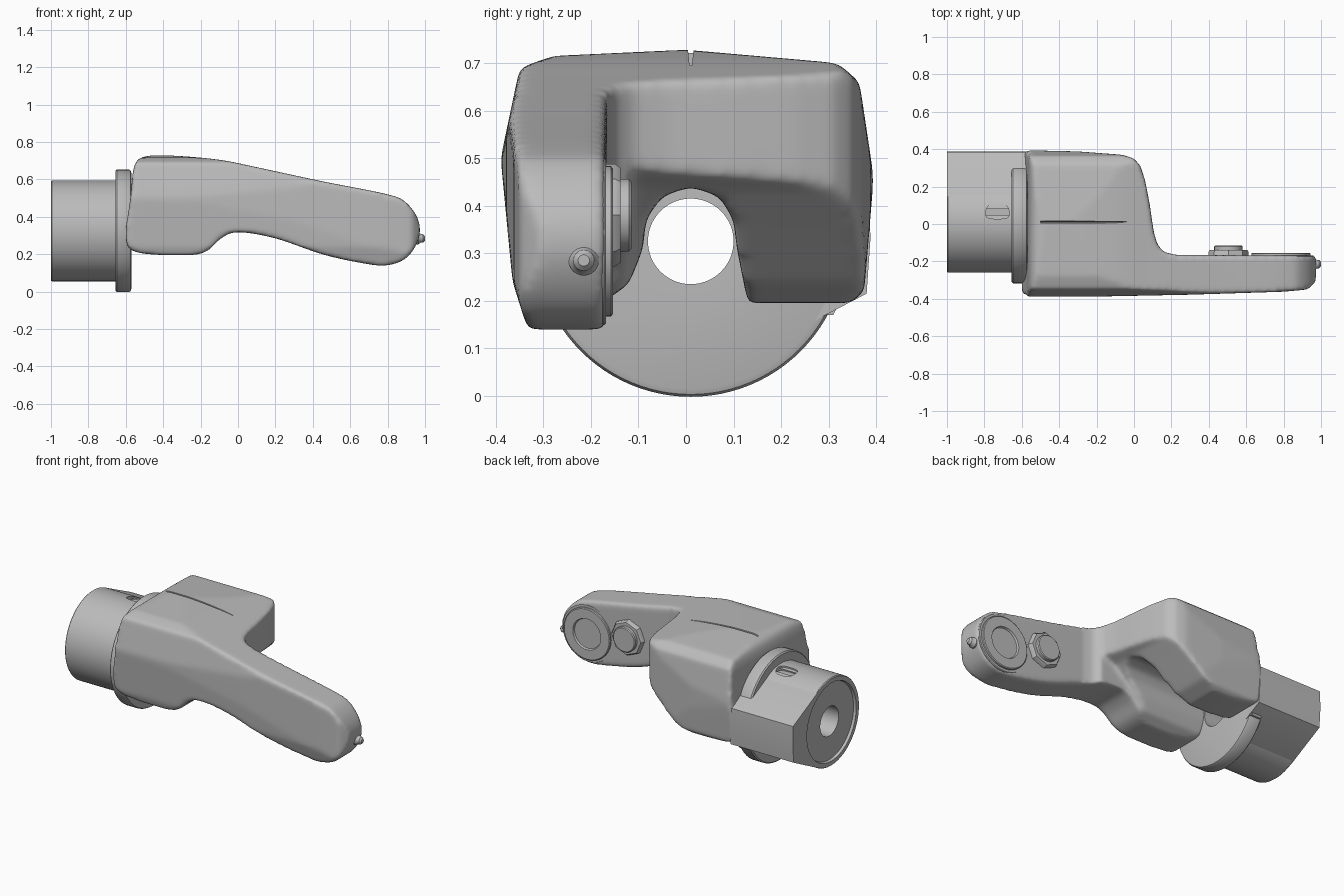
import bpy, bmesh, math
from mathutils import Vector

cube = bpy.data.objects.get("Cube")
if cube:
    bpy.data.objects.remove(cube, do_unlink=True)

grey = bpy.data.materials.new("plain_grey")
grey.use_nodes = True
grey.diffuse_color = (0.5, 0.5, 0.5, 1)
grey.node_tree.nodes["Principled BSDF"].inputs["Base Color"].default_value = (0.5, 0.5, 0.5, 1)

AXIS_Y, AXIS_Z = 0.01, 0.325   # centre line of the tube


def place(axis, u, v, w):
    """Point from in-plane coordinates u, v and height w along the axis."""
    return {"x": (w, u, v), "y": (u, w, v), "z": (u, v, w)}[axis]


def finish(name, bm, cutter=False, angle=35):
    bmesh.ops.recalc_face_normals(bm, faces=bm.faces)
    mesh = bpy.data.meshes.new(name)
    bm.to_mesh(mesh)
    bm.free()
    obj = bpy.data.objects.new(name, mesh)
    bpy.context.collection.objects.link(obj)
    mesh.materials.append(grey)
    if cutter:
        obj.hide_render = True
        obj.hide_set(True)
    else:
        bpy.ops.object.select_all(action="DESELECT")
        obj.select_set(True)
        bpy.context.view_layer.objects.active = obj
        bpy.ops.object.shade_smooth_by_angle(angle=math.radians(angle))
    return obj


def curve(pts, steps=5):
    """Closed smooth loop through the points."""
    out, n = [], len(pts)
    for i in range(n):
        a, b, c, d = (Vector(pts[(i + k) % n]) for k in (-1, 0, 1, 2))
        for s in range(steps):
            t = s / steps
            out.append(0.5 * (2 * b + (c - a) * t + (2 * a - 5 * b + 4 * c - d) * t * t
                              + (3 * b - a - 3 * c + d) * t ** 3))
    return out


def prism(name, axis, pts, lo, hi, cutter=False):
    bm = bmesh.new()
    rings = [[bm.verts.new(place(axis, p[0], p[1], w)) for p in pts] for w in (lo, hi)]
    n = len(pts)
    for ring in rings:
        bm.faces.new(ring)
    for i in range(n):
        j = (i + 1) % n
        bm.faces.new((rings[0][i], rings[0][j], rings[1][j], rings[1][i]))
    return finish(name, bm, cutter)


def lathe(name, axis, centre, profile, cutter=False, sides=96):
    """Spin a closed (radius, height) loop round an axis."""
    bm = bmesh.new()
    rows = []
    for r, h in profile:
        if r == 0:
            rows.append([bm.verts.new(place(axis, *centre, h))] * sides)
        else:
            rows.append([bm.verts.new(place(axis, centre[0] + r * math.cos(2 * math.pi * k / sides),
                                            centre[1] + r * math.sin(2 * math.pi * k / sides), h))
                         for k in range(sides)])
    for a, b in zip(rows, rows[1:] + rows[:1]):
        for k in range(sides):
            m = (k + 1) % sides
            corners = list(dict.fromkeys((a[k], a[m], b[m], b[k])))
            if len(corners) > 2:
                bm.faces.new(corners)
    return finish(name, bm, cutter)


def boolean(obj, other, operation):
    mod = obj.modifiers.new(other.name, "BOOLEAN")
    mod.object, mod.operation, mod.solver = other, operation, "EXACT"


# Main shell: side outline, trimmed by plan and end outlines
side = curve([(-0.6, 0.29), (-0.575, 0.5), (-0.555, 0.67), (-0.5, 0.722), (-0.35, 0.727),
              (-0.1, 0.705), (0.1, 0.665), (0.45, 0.59), (0.8, 0.52), (0.9, 0.475), (0.965, 0.38),
              (0.965, 0.28), (0.9, 0.18), (0.79, 0.14), (0.65, 0.155), (0.45, 0.2), (0.2, 0.285),
              (0.0, 0.318), (-0.09, 0.285), (-0.17, 0.215), (-0.28, 0.195), (-0.54, 0.21)])
shell = prism("arm_and_housing", "y", side, -0.5, 0.5)

plan = prism("plan_trim", "z", [
    (-0.61, -0.39), (-0.2, -0.388), (0.3, -0.378), (0.8, -0.362), (0.93, -0.35), (0.98, -0.3),
    (0.98, -0.17), (0.22, -0.165), (0.16, -0.15), (0.125, -0.11), (0.105, -0.04), (0.085, 0.1),
    (0.06, 0.23), (0.035, 0.31), (0.0, 0.35), (-0.06, 0.37), (-0.3, 0.388), (-0.61, 0.395)],
    -0.1, 1, True)
ends = prism("section_trim", "x", [
    (-0.39, 0.5), (-0.35, 0.69), (-0.28, 0.715), (0, 0.728), (0.32, 0.7), (0.365, 0.66),
    (0.395, 0.46), (0.375, 0.22), (0.32, 0.17), (-0.2, 0.12), (-0.33, 0.13), (-0.365, 0.24)],
    -0.8, 1.2, True)
# Sloping underside of the rear block and the arched channel
slope = prism("underside_cut", "y", [
    (-0.28, 0.1), (-0.28, 0.195), (-0.19, 0.235), (-0.05, 0.36), (0.04, 0.44), (0.12, 0.475),
    (0.4, 0.48), (0.4, 0.1)], -0.12, 0.6, True)
channel = prism("channel_cut", "x", [
    (-0.19, 0.1), (-0.17, 0.2), (-0.12, 0.235), (-0.09, 0.31), (-0.085, 0.37), (-0.05, 0.42),
    (0.01, 0.44), (0.07, 0.42), (0.1, 0.37), (0.107, 0.31), (0.125, 0.22), (0.15, 0.1)],
    -0.8, 0.3, True)
boolean(shell, plan, "INTERSECT")
boolean(shell, ends, "INTERSECT")
boolean(shell, slope, "DIFFERENCE")
boolean(shell, channel, "DIFFERENCE")
# Rebuild evenly and soften the edges
remesh = shell.modifiers.new("even_mesh", "REMESH")
remesh.mode, remesh.voxel_size, remesh.use_smooth_shade = "VOXEL", 0.011, True
soften = shell.modifiers.new("soften", "SMOOTH")
soften.factor, soften.iterations = 0.5, 14
groove = prism("groove_cut", "x", [(-0.003, 0.8), (0.023, 0.8), (0.012, 0.69), (0.008, 0.69)],
               -0.5, -0.04, True)
boolean(shell, groove, "DIFFERENCE")

# Tube with open bore and a shallow end recess
centre = (AXIS_Y, AXIS_Z)
tube = lathe("tube", "x", centre, [
    (0.09, -0.985), (0.235, -0.985), (0.24, -1), (0.266, -1), (0.27, -0.995), (0.27, -0.6), (0.09, -0.6)])
slot = prism("slot_cut", "z", curve([(-0.785, 0.035), (-0.775, 0.1), (-0.685, 0.1), (-0.675, 0.035)]),
             0.565, 0.8, True)
boolean(tube, slot, "DIFFERENCE")

# Collar between tube and housing
lathe("collar", "x", centre, [
    (0.09, -0.655), (0.32, -0.655), (0.327, -0.648), (0.327, -0.582), (0.322, -0.574),
    (0.31, -0.57), (0.09, -0.57)])
prism("collar_tab", "x", [(0.27, 0.17), (0.31, 0.17), (0.325, 0.2), (0.3, 0.24), (0.26, 0.24)], -0.64, -0.58)

# Flat sided rail running back beside the tube
rail = prism("side_rail", "x", [
    (0.01, 0.59), (0.13, 0.565), (0.385, 0.44), (0.388, 0.33), (0.38, 0.215), (0.14, 0.09), (0.01, 0.06)],
    -1, -0.57)
bore = lathe("rail_bore_cut", "x", centre, [(0, -1.2), (0.26, -1.2), (0.26, -0.4), (0, -0.4)], True)
boolean(rail, bore, "DIFFERENCE")

# Ringed pad and button on the inner face of the arm
pad = (0.785, 0.325)
lathe("pad_rim", "y", pad, [(0, -0.25), (0.176, -0.25), (0.176, -0.172), (0.172, -0.168), (0, -0.168)])
lathe("pad_ring", "y", pad, [
    (0, -0.19), (0.158, -0.19), (0.158, -0.158), (0.153, -0.154), (0.095, -0.154), (0.09, -0.165), (0, -0.165)])
button = (0.505, 0.38)
lathe("button_base", "y", button, [
    (0, -0.25), (0.108, -0.25), (0.108, -0.15), (0.1, -0.138), (0, -0.138)], sides=8)
lathe("button", "y", button, [(0, -0.2), (0.076, -0.2), (0.076, -0.12), (0.071, -0.115), (0, -0.115)])

# Small pin at the arm tip
lathe("tip_pin", "x", (-0.215, 0.285), [
    (0, 0.93), (0.032, 0.93), (0.032, 0.965), (0.024, 0.975), (0.022, 0.99), (0.012, 1), (0, 1)], sides=32)
